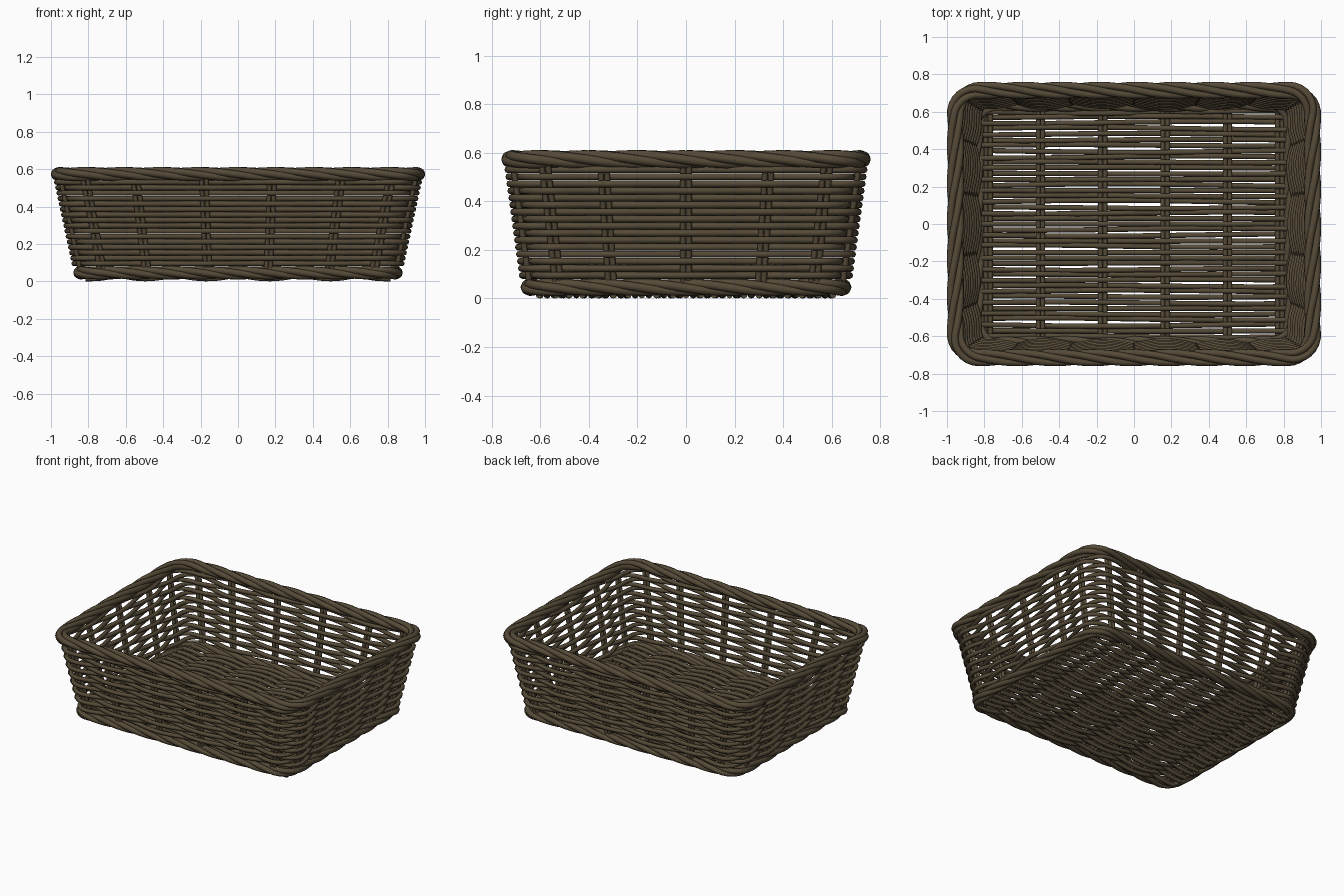
import bpy, math, random
from mathutils import Vector

if "Cube" in bpy.data.objects:
    bpy.data.objects.remove(bpy.data.objects["Cube"])

random.seed(4)
cane = bpy.data.materials.new("dark_brown_cane")
cane.diffuse_color = (0.092, 0.069, 0.039, 1)
cane.use_nodes = True
cane.node_tree.nodes["Principled BSDF"].inputs["Base Color"].default_value = cane.diffuse_color

# Reference outline: rounded rectangle, measured along its length
HX, HY, R = 0.90, 0.68, 0.12
SX, SY, ARC = 2 * (HX - R), 2 * (HY - R), math.pi * R / 2
HALF = SX + SY + 2 * ARC
TOTAL = 2 * HALF


def outline(s):
    """Point and outward normal at distance s, counter-clockwise from front left."""
    s %= TOTAL
    sign = 1
    if s >= HALF:
        s, sign = s - HALF, -1
    a, b = SX / 2, SY / 2
    if s < SX:
        p, n = (s - a, -HY), (0, -1)
    elif s < SX + ARC:
        t = (s - SX) / R - math.pi / 2
        n = (math.cos(t), math.sin(t))
        p = (a + R * n[0], -b + R * n[1])
    elif s < SX + ARC + SY:
        p, n = (HX, s - SX - ARC - b), (1, 0)
    else:
        t = (s - SX - ARC - SY) / R
        n = (math.cos(t), math.sin(t))
        p = (a + R * n[0], b + R * n[1])
    return Vector((*p, 0)) * sign, Vector((*n, 0)) * sign


def wall(s, z, out=0.0):
    """Point on the sloping wall at height z, pushed outward by out."""
    p, n = outline(s)
    f = (z - 0.06) / 0.49
    kx, ky = (0.845 + 0.105 * f) / HX, (0.645 + 0.067 * f) / HY
    return Vector((p.x * kx, p.y * ky, z)) + n * out


def canes(name, paths, radius, closed=False):
    """Round canes swept along paths, joined as one mesh part."""
    cu = bpy.data.curves.new(name + "_path", 'CURVE')
    cu.dimensions = '3D'
    cu.bevel_depth = radius
    cu.bevel_resolution = 2
    cu.use_fill_caps = not closed
    for pts in paths:
        sp = cu.splines.new('POLY')
        sp.points.add(len(pts) - 1)
        for q, p in zip(sp.points, pts):
            q.co = (*p, 1)
        sp.use_cyclic_u = closed
        sp.use_smooth = True
    tmp = bpy.data.objects.new(name + "_path", cu)
    bpy.context.collection.objects.link(tmp)
    bpy.context.view_layer.update()
    dg = bpy.context.evaluated_depsgraph_get()
    me = bpy.data.meshes.new_from_object(tmp.evaluated_get(dg))
    bpy.data.objects.remove(tmp)
    me.name = name
    me.materials.clear()
    me.materials.append(cane)
    ob = bpy.data.objects.new(name, me)
    bpy.context.collection.objects.link(ob)
    return ob


def weave(v, nodes, parity):
    """In-and-out wave that peaks at every node."""
    for k in range(len(nodes) - 1):
        if nodes[k] <= v <= nodes[k + 1]:
            t = (v - nodes[k]) / (nodes[k + 1] - nodes[k])
            return (-1) ** (k + parity) * math.cos(math.pi * t)
    return 0.0


# Upright stakes: pairs of canes, six on the long sides, five on the short
half = [x + SX / 2 for x in (-0.775, -0.52, -0.173, 0.173, 0.52, 0.775)]
half += [SX + ARC + SY / 2 + y for y in (-0.555, -0.325, 0, 0.325, 0.555)]
stakes = half + [s + HALF for s in half]
canes("upright_stakes",
      [[wall(s + d, z) for z in (0.035, 0.2, 0.4, 0.57)]
       for s in stakes for d in (-0.0125, 0.0125)], 0.0125)

# Woven wall: rows alternate in front of and behind the stakes
nodes = stakes + [stakes[0] + TOTAL]
N = 176
rows = []
for i in range(16):
    z = 0.095 + i * 0.029
    row = []
    for j in range(N):
        s = nodes[0] + TOTAL * j / N
        row.append(wall(s, z, 0.024 * weave(s, nodes, i)))
    rows.append(row)
canes("woven_wall", rows, 0.0143, True)


# Twisted rims
def rim(name, z, hx, hy, wide, tall, radius, turns, strands=4, n=240):
    paths = []
    for k in range(strands):
        path = []
        for j in range(n):
            p, nor = outline(TOTAL * j / n)
            a = 2 * math.pi * (k / strands - turns * j / n)
            c = Vector((p.x * hx / HX, p.y * hy / HY, z))
            path.append(c + nor * wide * math.cos(a) + Vector((0, 0, tall * math.sin(a))))
        paths.append(path)
    canes(name, paths, radius, True)


rim("top_rim", 0.573, 0.955, 0.715, 0.026, 0.018, 0.0195, 8)
rim("bottom_rim", 0.046, 0.840, 0.640, 0.022, 0.017, 0.0185, 8)

# Floor: paired ribs front to back, with canes woven across them
ribs = [-0.78, -0.5, -0.167, 0.167, 0.5, 0.78]
FZ = 0.035
canes("floor_ribs",
      [[Vector((x + d, y, FZ)) for y in (-0.635, 0, 0.635)]
       for x in ribs for d in (-0.0125, 0.0125)], 0.0125)
floor = []
for i in range(41):
    y = -0.6 + i * 0.03
    bend, shift = random.uniform(-0.007, 0.007), random.uniform(-0.003, 0.003)
    row = []
    for j in range(57):
        x = -0.815 + 1.63 * j / 56
        xc = max(-0.78, min(0.78, x))
        row.append(Vector((x, y + shift + bend * math.sin(3 * x + i),
                           FZ + 0.021 * weave(xc, ribs, i))))
    floor.append(row)
canes("woven_floor", floor, 0.0138)
